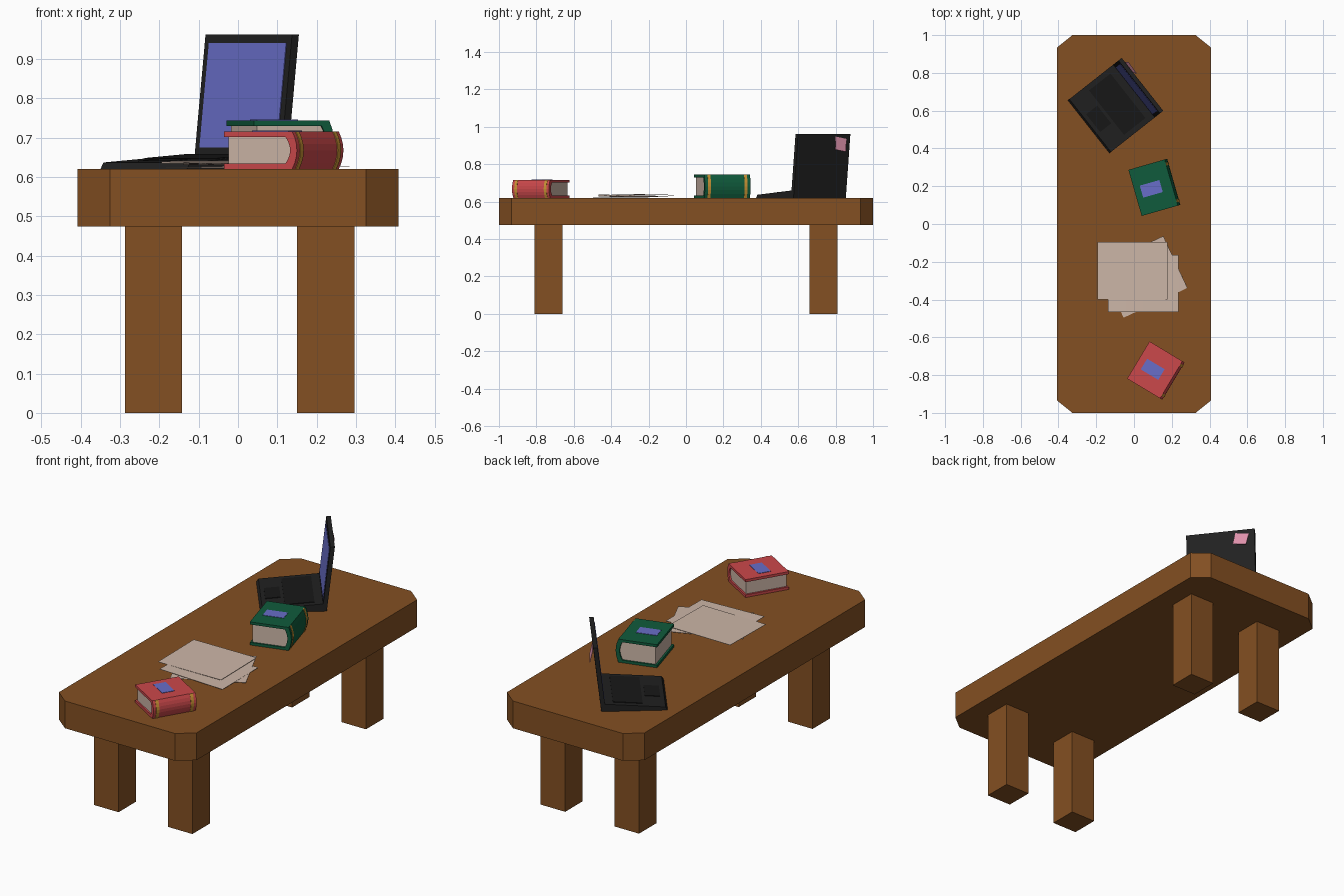
import bpy, bmesh
from math import radians
from mathutils import Matrix, Vector

if "Cube" in bpy.data.objects:
    bpy.data.objects.remove(bpy.data.objects["Cube"])


def material(name, *rgb):
    m = bpy.data.materials.new(name)
    m.use_nodes = True
    m.diffuse_color = (*rgb, 1)
    m.node_tree.nodes["Principled BSDF"].inputs["Base Color"].default_value = (*rgb, 1)
    return m


WOOD = material("brown wood", 0.23, 0.08, 0.016)
BLACK = material("black plastic", 0.015, 0.015, 0.015)
KEYS = material("dark keys", 0.009, 0.009, 0.009)
BLUE = material("screen blue", 0.14, 0.155, 0.58)
RED = material("red cover", 0.6, 0.065, 0.07)
GREEN = material("green cover", 0.005, 0.105, 0.045)
PAPER = material("paper", 0.61, 0.47, 0.39)
PINK = material("pink note", 0.75, 0.29, 0.42)
GOLD = material("gold band", 0.58, 0.29, 0.035)


def add_object(name, bm, mat, frame=Matrix()):
    bmesh.ops.recalc_face_normals(bm, faces=bm.faces)
    mesh = bpy.data.meshes.new(name)
    bm.to_mesh(mesh)
    bm.free()
    mesh.materials.append(mat)
    ob = bpy.data.objects.new(name, mesh)
    ob.matrix_world = frame
    bpy.context.scene.collection.objects.link(ob)
    return ob


def prism(name, points, direction, mat, frame=Matrix()):
    """Extrude a closed outline along a direction."""
    bm = bmesh.new()
    face = bm.faces.new([bm.verts.new(p) for p in points])
    out = bmesh.ops.extrude_face_region(bm, geom=[face], use_keep_orig=True)
    moved = [g for g in out["geom"] if isinstance(g, bmesh.types.BMVert)]
    bmesh.ops.translate(bm, verts=moved, vec=Vector(direction))
    return add_object(name, bm, mat, frame)


def slab(name, profile, y0, y1, mat, frame=Matrix()):
    """Extrude an x-z profile from y0 to y1."""
    return prism(name, [(x, y0, z) for x, z in profile], (0, y1 - y0, 0), mat, frame)


def box(name, x0, x1, y0, y1, z0, z1, mat, frame=Matrix()):
    return slab(name, [(x0, z0), (x1, z0), (x1, z1), (x0, z1)], y0, y1, mat, frame)


def placed(x, y, z, angle):
    return Matrix.Translation((x, y, z)) @ Matrix.Rotation(radians(angle), 4, 'Z')


# Table top with clipped corners, and four square legs
TOP = 0.62
X, Y, CX, CY = 0.408, 1.0, 0.082, 0.066
quarter = [(X, Y - CY), (X - CX, Y)]
outline = (quarter + [(-x, y) for x, y in reversed(quarter)]
           + [(-x, -y) for x, y in quarter] + [(x, -y) for x, y in reversed(quarter)])
prism("table_top", [(x, y, 0.474) for x, y in outline], (0, 0, TOP - 0.474), WOOD)
for side, x in (("right", -0.215), ("left", 0.223)):
    for end, y in (("front", -0.735), ("back", 0.735)):
        box(f"{end}_{side}_leg", x - 0.073, x + 0.073, y - 0.074, y + 0.074, 0, 0.474, WOOD)


# Books: wrapped cover with rounded spine, page block, gold bands, label
def book(name, x, y, angle, w, length, h, cover):
    frame = placed(x, y, TOP, angle)
    bulge, board = 0.014, 0.014
    hw, hl = w / 2, length / 2

    def arc(inset, half):
        ts = [i / 3 - 1 for i in range(7)]
        return [(hw - inset - bulge * t * t, h / 2 + half * t) for t in ts]

    outer, inner = arc(0, h / 2), arc(0.02, h / 2 - board)
    shell = ([(-hw, 0)] + outer + [(-hw, h), (-hw, h - board)]
             + inner[::-1] + [(-hw, board)])
    slab(name + "_cover", shell, -hl, hl, cover, frame)
    pages = [(-hw + 0.01, board)] + inner + [(-hw + 0.01, h - board)]
    slab(name + "_pages", pages, -hl + 0.008, hl - 0.008, PAPER, frame)
    strip = arc(-0.002, h / 2) + arc(0.003, h / 2)[::-1]
    for i, v in enumerate((-0.4 * length, 0.4 * length)):
        slab(f"{name}_band_{i + 1}", strip, v - 0.008, v + 0.008, GOLD, frame)
    box(name + "_label", -0.072, 0.036, -0.036, 0.03, h, h + 0.002, BLUE, frame)


book("red_book", 0.116, -0.776, -31, 0.217, 0.23, 0.096, RED)
book("green_book", 0.108, 0.194, 16, 0.213, 0.254, 0.124, GREEN)


# Laptop: wedge base, keyboard, touchpad, leaning lid with screen, sticky note
laptop = placed(-0.24, 0.515, TOP, 38.2)
HALF = 0.178


def deck(x):
    return 0.017 + 0.075 * (x - 0.01)


def lid(z, offset=0):
    return (0.301 + 0.115 * z + offset, z)


def deck_plate(name, x0, x1, half):
    profile = [(x0, deck(x0)), (x1, deck(x1)), (x1, deck(x1) + 0.003), (x0, deck(x0) + 0.003)]
    slab(name, profile, -half, half, KEYS, laptop)


slab("laptop_base", [(0, 0), (0.31, 0), (0.31, deck(0.31)), (0.01, deck(0.01))],
     -HALF, HALF, BLACK, laptop)
deck_plate("laptop_keyboard", 0.12, 0.265, 0.15)
deck_plate("laptop_touchpad", 0.03, 0.105, 0.06)
slab("laptop_lid", [lid(0), lid(0, 0.022), lid(0.343, 0.022), lid(0.343)],
     -HALF, HALF, BLACK, laptop)
slab("laptop_screen", [lid(0.055, -0.002), lid(0.055, 0.001), lid(0.321, 0.001), lid(0.321, -0.002)],
     -HALF + 0.019, HALF - 0.019, BLUE, laptop)
note = (laptop @ Matrix.Translation((0.368, 0.108, 0.287))
        @ Matrix.Rotation(-0.2, 4, 'Y') @ Matrix.Rotation(-0.17, 4, 'X'))
box("sticky_note", -0.001, 0.001, -0.036, 0.036, -0.036, 0.036, PINK, note)


# Loose sheets, each slightly warped by its four corner heights
def sheet(name, x, y, angle, heights):
    bm = bmesh.new()
    bmesh.ops.create_grid(bm, x_segments=4, y_segments=4, size=0.5)
    a, b, c, d = heights
    for v in bm.verts:
        s, t = v.co.x + 0.5, v.co.y + 0.5
        z = (a * (1 - s) + b * s) * (1 - t) + (d * (1 - s) + c * s) * t
        v.co = (v.co.x * 0.373, v.co.y * 0.303, z)
    ob = add_object(name, bm, PAPER, placed(x, y, TOP, angle))
    ob.modifiers.new("thickness", 'SOLIDIFY').thickness = 0.0015


sheet("bottom_sheet", 0.05, -0.28, 25, (0.004, 0.008, 0.012, 0.004))
sheet("middle_sheet", 0.048, -0.315, 0, (0.018, 0.008, 0.01, 0.012))
sheet("top_sheet", -0.008, -0.248, 0, (0.016, 0.018, 0.022, 0.02))
